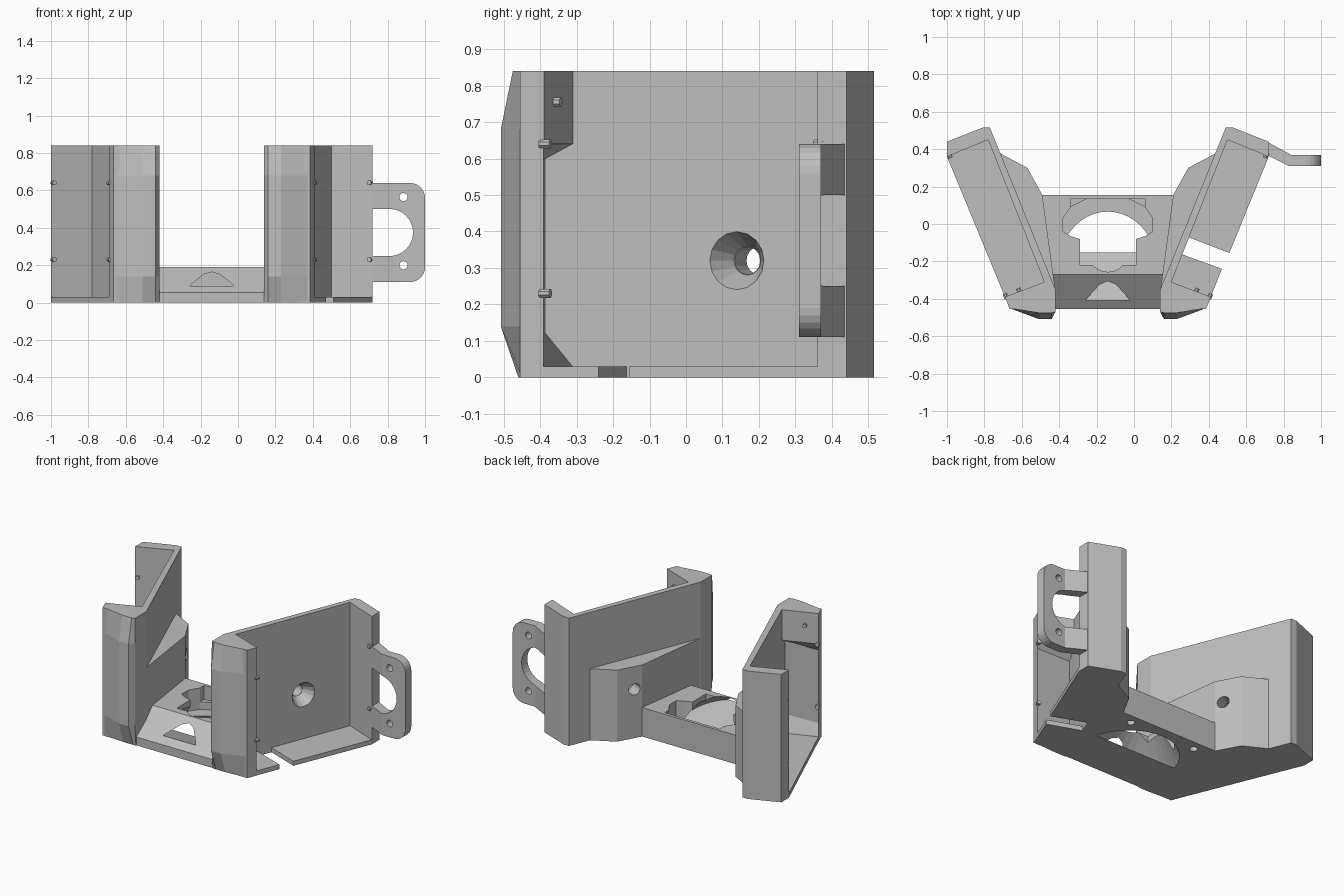
import bpy, bmesh
from mathutils import Vector

if "Cube" in bpy.data.objects:
    bpy.data.objects.remove(bpy.data.objects["Cube"])

AXIS = -0.14          # mirror plane of the two trays
TOP = 0.84            # wall height
FLOOR = 0.03          # tray floor thickness

grey = bpy.data.materials.new("plain_grey")
grey.use_nodes = True
grey.diffuse_color = (0.52, 0.52, 0.52, 1)
grey.node_tree.nodes["Principled BSDF"].inputs["Base Color"].default_value = (0.52, 0.52, 0.52, 1)


def finish(name, bm):
    bmesh.ops.recalc_face_normals(bm, faces=bm.faces)
    mesh = bpy.data.meshes.new(name)
    bm.to_mesh(mesh)
    bm.free()
    mesh.materials.append(grey)
    obj = bpy.data.objects.new(name, mesh)
    bpy.context.collection.objects.link(obj)
    return obj


def flip(pts, side):
    """Move plan points to the other tray when side is -1."""
    return [(AXIS + side * (x - AXIS), y) for x, y in pts]


def loft(name, sections, side=1):
    """Skin plan outlines stacked at given heights."""
    bm = bmesh.new()
    rings = [[bm.verts.new((x, y, z)) for x, y in flip(pts, side)] for z, pts in sections]
    for a, b in zip(rings, rings[1:]):
        for i in range(len(a)):
            j = (i + 1) % len(a)
            bm.faces.new((a[i], a[j], b[j], b[i]))
    bm.faces.new(rings[0])
    bm.faces.new(rings[-1])
    return finish(name, bm)


def prism(name, pts, z0, z1, side=1):
    return loft(name, [(z0, pts), (z1, pts)], side)


def rod(name, a, b, r1, r2, sides=16):
    """Cylinder or cone from point a to point b."""
    a, b = Vector(a), Vector(b)
    bm = bmesh.new()
    bmesh.ops.create_cone(bm, cap_ends=True, segments=sides, radius1=r1, radius2=r2, depth=(b - a).length)
    rot = Vector((0, 0, 1)).rotation_difference(b - a).to_matrix()
    for v in bm.verts:
        v.co = rot @ v.co + (a + b) / 2
    return finish(name, bm)


def cut(obj, *cutters):
    for c in cutters:
        mod = obj.modifiers.new("cut", 'BOOLEAN')
        mod.operation = 'DIFFERENCE'
        mod.solver = 'EXACT'
        mod.object = c
        c.hide_render = True
        c.hide_set(True)
        c.display_type = 'WIRE'


# Plan outlines of one tray
wall_plan = [(.49, .515), (.53, .515), (.72, .44), (.72, .36), (.50, .45),
             (.20, -.31), (.41, -.39), (.385, -.455), (.14, -.455), (.14, -.35)]
bulge_plan = [(.44, .38), (.29, .30), (.21, .155), (.14, -.36), (.19, -.30), (.46, .38)]
floor_plan = [(.72, .36), (.50, .45), (.20, -.31), (.41, -.39)]
floor_back = [(.72, .36), (.50, .45), (.29, -.07), (.51, -.155)]
floor_front = [(.47, -.24), (.25, -.16), (.20, -.31), (.41, -.39)]


def nose(y):
    return [(.385, -.45), (.23, y), (.16, y), (.14, max(y, -.47)), (.14, -.45)]


def pocket(depth):
    """Wedge hollow in the front lip, deepest at the wall."""
    return [(.204, -.30), (.20 - .03 * depth, -.31 - .075 * depth), (.41, -.391), (.414, -.38)]


# Funnel and opening through the bridge
funnel = rod("funnel_cutter", (AXIS, -.15, -.001), (AXIS, -.09, .17), .298, .13, 32)
half = [(.15, -.22), (.15, -.08), (.20, -.065), (.24, -.04), (.24, .03), (.20, .09), (.11, .135)]
opening = prism("opening_cutter", [(AXIS + x, y) for x, y in half]
                + [(AXIS - x, y) for x, y in reversed(half)], .05, .3)
corners = prism("corner_cutter", [(AXIS + x, y) for x, y in
                ((-.2, .08), (.2, .08), (.2, .135), (-.2, .135))], .1, .3)

# Bridge between the trays, with a sloping front
right = [(.17, -.455), (.17, -.36), (.21, .155)]
upper = [(.17, -.27), (.17, -.26), (.21, .155)]


def both(pts):
    return pts + flip(pts[::-1], -1)


bridge = loft("bridge", [(0, both(right)), (.055, both(right)), (.19, both(upper))])
cut(bridge, funnel, opening, corners)
for s, side in ((1, "left"), (-1, "right")):
    x = AXIS + s * .24
    hole = rod(side + "_bridge_screw_cutter", (x, .09, -.02), (x, .09, .08), .024, .024)
    cut(bridge, hole)

    # Tray wall with its lips, and the bulging front post
    wall = prism(side + "_tray_wall", wall_plan, 0, TOP, s)
    post = loft(side + "_front_nose",
                [(0, nose(-.46)), (.14, nose(-.508)), (.68, nose(-.508)), (TOP, nose(-.475))], s)
    hollow = loft(side + "_hollow_cutter",
                  [(FLOOR, pocket(.02)), (.12, pocket(1)), (.60, pocket(1)), (.64, pocket(.02))], s)

    # Boss behind the wall and its countersunk screw hole
    boss = prism(side + "_screw_boss", bulge_plan, 0, .47, s)
    p = [Vector((AXIS + s * (.378 - .92 * t - AXIS), .14 + .38 * t, .32)) for t in (-.01, .075, .3)]
    sink = rod(side + "_countersink_cutter", p[0], p[1], .085, .04)
    bore = rod(side + "_bore_cutter", p[0], p[2], .038, .038)
    cut(wall, hollow, sink, bore)
    cut(boss, funnel, hole, sink, bore)

    # Small nubs on the lips
    for n, (a, b, z) in enumerate([((.40, -.40), (.411, -.372), .23), ((.40, -.40), (.411, -.372), .64),
                                   ((.711, .38), (.70, .353), .23), ((.711, .38), (.70, .353), .64),
                                   ((.328, -.372), (.34, -.343), .755)]):
        a, b = flip([a, b], s)
        rod(f"{side}_nub_{n}", (*a, z), (*b, z), .013, .013, 8)

# Tray floors: one whole, one split by a slot
prism("right_tray_floor", floor_plan, 0, FLOOR, -1)
prism("left_tray_floor_back", floor_back, 0, FLOOR)
prism("left_tray_floor_front", floor_front, 0, FLOOR)

# Bent mounting ear with rounded corners, round notch and two screw holes
ear = prism("mounting_ear", [(.715, .438), (.84, .37), (1, .37), (1, .31), (.83, .31), (.715, .367)], .11, .64)
bm = bmesh.new()
bm.from_mesh(ear.data)
tips = [e for e in bm.edges if all(v.co.x > .99 for v in e.verts)
        and abs(e.verts[0].co.z - e.verts[1].co.z) < .01]
bmesh.ops.bevel(bm, geom=tips, offset=.08, segments=6, profile=.5, affect='EDGES')
bm.to_mesh(ear.data)
bm.free()
notch = rod("notch_cutter", (.81, .2, .375), (.81, .6, .375), .126, .126, 32)
slot = prism("slot_cutter", [(.6, .2), (.81, .2), (.81, .6), (.6, .6)], .25, .5)
cut(ear, notch, slot)
for z in (.2, .565):
    cut(ear, rod("ear_screw_cutter", (.885, .2, z), (.885, .6, z), .022, .022))
